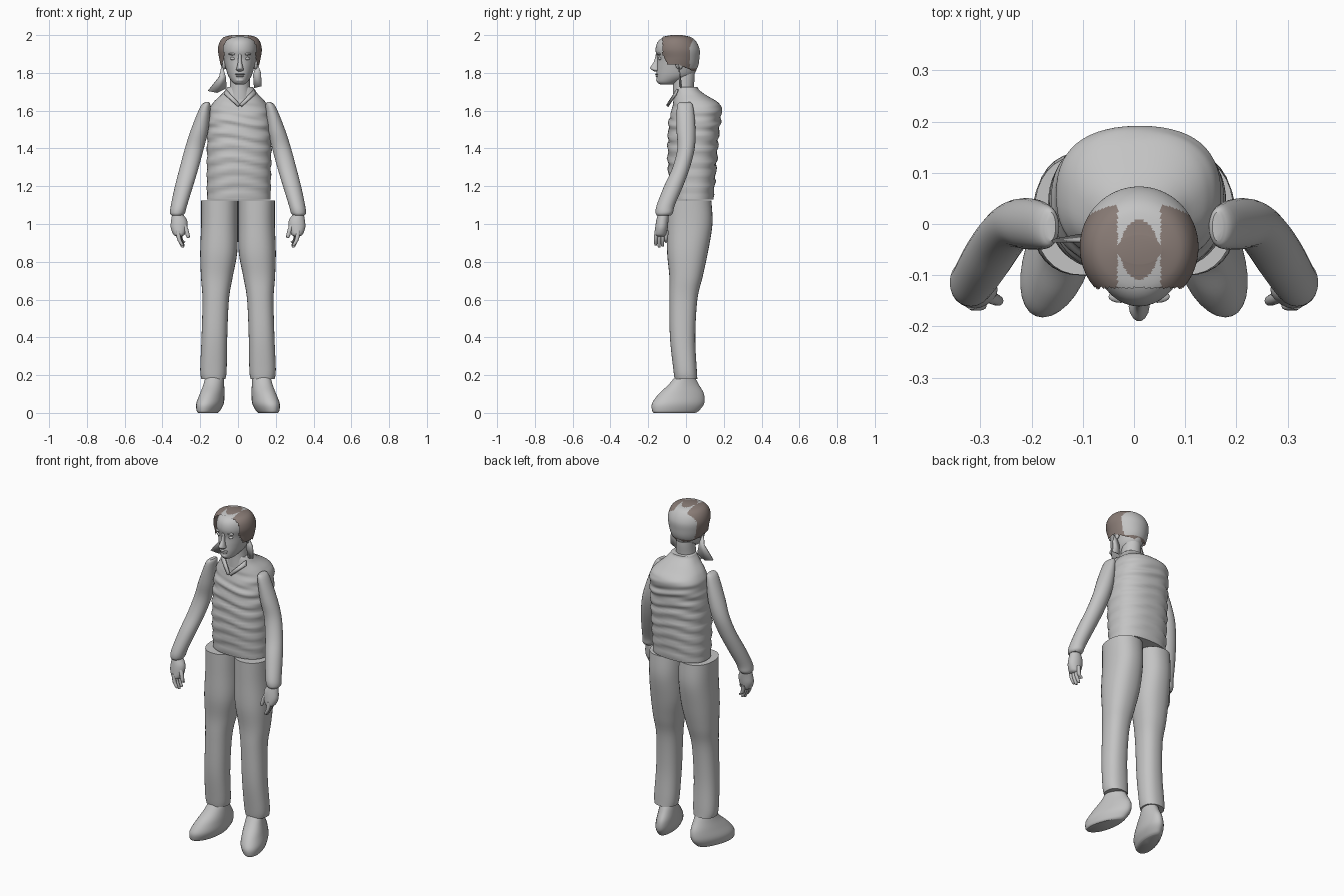
import bpy, bmesh
from math import sin, cos, pi, radians, copysign

cube = bpy.data.objects.get("Cube")
if cube:
    bpy.data.objects.remove(cube, do_unlink=True)


def material(name, color):
    mat = bpy.data.materials.new(name)
    mat.use_nodes = True
    mat.diffuse_color = color
    mat.node_tree.nodes["Principled BSDF"].inputs["Base Color"].default_value = color
    return mat


GREY = material("light grey", (.55, .55, .55, 1))
BROWN = material("hair brown", (.25, .2, .18, 1))


def finish(name, bm, mats=(GREY,), angle=45):
    bmesh.ops.recalc_face_normals(bm, faces=bm.faces[:])
    mesh = bpy.data.meshes.new(name)
    bm.to_mesh(mesh)
    bm.free()
    for mat in mats:
        mesh.materials.append(mat)
    obj = bpy.data.objects.new(name, mesh)
    bpy.context.collection.objects.link(obj)
    bpy.ops.object.select_all(action="DESELECT")
    obj.select_set(True)
    bpy.context.view_layer.objects.active = obj
    bpy.ops.object.shade_smooth_by_angle(angle=radians(angle))
    return obj


def spline(rings, steps):
    """Smoothly interpolate a list of rings."""
    out = []
    last = len(rings) - 1
    for i in range(last):
        a, b, c, d = (rings[min(max(i + k, 0), last)] for k in (-1, 0, 1, 2))
        for s in range(steps):
            t = s / steps
            out.append([q + t * ((r - p) + t * ((2 * p - 5 * q + 4 * r - s_)
                        + t * (3 * q - p - 3 * r + s_))) / 2
                        for p, q, r, s_ in zip(a, b, c, d)])
    return out + [list(rings[-1])]


def loft(rings, sides=32, steps=5, power=2, warp=None):
    """Skin horizontal rings given as (z, centre x, centre y, radius x, radius y)."""
    bm = bmesh.new()
    loops = []
    for z, cx, cy, rx, ry in spline(rings, steps):
        loop = []
        for i in range(sides):
            a = 2 * pi * i / sides
            u, v = (copysign(abs(f) ** (2 / power), f) for f in (cos(a), sin(a)))
            co = (cx + rx * u, cy + ry * v, z)
            loop.append(bm.verts.new(warp(co, u, v) if warp else co))
        loops.append(loop)
    for low, high in zip(loops, loops[1:]):
        for i in range(sides):
            j = (i + 1) % sides
            bm.faces.new((low[i], low[j], high[j], high[i]))
    bm.faces.new(loops[0])
    bm.faces.new(loops[-1])
    return bm


def pair(name, rings, **options):
    """Build a part on the left and its mirror on the right."""
    for label, side in (("left_", 1), ("right_", -1)):
        bm = loft(rings, **options)
        for vert in bm.verts:
            vert.co.x *= side
        finish(label + name, bm)


def ellipsoid(name, centre, radii):
    bm = bmesh.new()
    bmesh.ops.create_uvsphere(bm, u_segments=16, v_segments=10, radius=1)
    bmesh.ops.scale(bm, vec=radii, verts=bm.verts)
    bmesh.ops.translate(bm, vec=centre, verts=bm.verts)
    finish(name, bm)


# Trousers
pair("trouser_leg", [
    (.18, .13, 0, .064, .06), (.23, .13, -.005, .07, .062), (.4, .125, -.018, .068, .067),
    (.6, .118, -.014, .07, .074), (.72, .112, 0, .084, .088), (.85, .102, .008, .098, .108),
    (1, .098, .02, .097, .12), (1.125, .098, .017, .097, .117)], power=2.3)


# Shoes, turned outwards towards the toe
def toe_out(co, u, v):
    narrow = 1 - .15 * v
    return (.14 + (co[0] - .14) * narrow - .22 * (co[1] + .03), co[1], co[2])


pair("shoe", [
    (0, .15, -.06, .045, .11), (.012, .148, -.055, .055, .124), (.05, .142, -.042, .066, .138),
    (.1, .135, -.025, .06, .12), (.15, .13, -.012, .052, .08), (.2, .128, -.005, .046, .046)],
    warp=toe_out)


# Padded vest with uneven horizontal folds
def folds(co, u, v):
    x, y, z = co
    fade = min(1, max(0, (1.66 - z) * 8)) * min(1, (z - 1.13) * 20)
    wave = sin(z * 95 + 1.5 * sin(u * 3 + z * 4)) + .4 * sin(z * 160 + u * 5)
    bump = .0045 * fade * wave
    return (x + bump * u * .6, y + bump * v, z)


finish("vest", loft([
    (1.13, .004, .033, .168, .112), (1.3, .005, .033, .17, .128), (1.45, .007, .038, .17, .133),
    (1.55, .008, .047, .165, .136), (1.61, .008, .058, .157, .132), (1.645, .008, .05, .138, .118),
    (1.685, .01, .02, .098, .082), (1.71, .012, .006, .078, .064), (1.724, .012, .004, .068, .058)],
    sides=56, steps=10, power=2.4, warp=folds), angle=60)

# Open collar: two lapels meeting in a V
for label, side in (("left", 1), ("right", -1)):
    bm = bmesh.new()
    outline = ((0, -.102, 1.635), (.012, -.104, 1.625), (.085, -.06, 1.69), (.075, -.05, 1.715))
    bm.faces.new([bm.verts.new((.01 + side * x, y, z)) for x, y, z in outline])
    lapel = finish(label + "_lapel", bm)
    lapel.modifiers.new("thickness", "SOLIDIFY").thickness = .012

# Sleeves and hands
pair("sleeve", [
    (1.645, .163, -.005, .01, .028), (1.62, .173, -.005, .027, .043), (1.5, .203, 0, .046, .05),
    (1.4, .231, 0, .05, .046), (1.3, .258, -.025, .05, .046), (1.2, .286, -.066, .048, .05),
    (1.1, .312, -.107, .043, .048), (1.06, .32, -.115, .04, .046), (1.045, .322, -.118, .03, .036)],
    sides=24)
pair("palm", [
    (1.06, .322, -.118, .025, .028), (1.02, .312, -.125, .042, .032), (.98, .312, -.13, .044, .033),
    (.945, .312, -.135, .03, .03), (.935, .312, -.135, .015, .02)], sides=20)
for i, tip in enumerate((.885, .875, .88, .9)):
    y = -.16 + i * .018
    x = .318 - i * .003
    pair("finger_%d" % (i + 1), [
        (tip, x - .022, y, .003, .003), (tip + .006, x - .021, y, .009, .008),
        (.92, x - .006, y, .011, .01), (.965, x, y + .004, .012, .011)], sides=10, steps=3)
pair("thumb", [
    (.925, .264, -.15, .004, .004), (.935, .265, -.15, .01, .01),
    (.975, .276, -.145, .012, .012), (1.01, .295, -.135, .014, .014)], sides=10, steps=3)

# Neck
finish("neck", loft([
    (1.66, .01, -.015, .062, .055), (1.72, .01, -.014, .054, .055),
    (1.78, .01, -.012, .052, .058), (1.83, .01, -.01, .05, .055)]))

# Head
head_rings = [
    (1.738, .01, -.1, .022, .035), (1.752, .01, -.093, .04, .06), (1.785, .01, -.06, .062, .096),
    (1.83, .01, -.047, .076, .107), (1.875, .01, -.042, .086, .11), (1.92, .01, -.046, .092, .115),
    (1.96, .01, -.05, .083, .102), (1.985, .01, -.05, .061, .074), (1.996, .01, -.05, .02, .025)]
finish("head", loft(head_rings, sides=40, steps=6))
finish("nose", loft([
    (1.808, .01, -.155, .008, .012), (1.816, .01, -.16, .02, .022), (1.828, .01, -.164, .017, .026),
    (1.86, .01, -.156, .01, .014), (1.9, .01, -.15, .008, .01)], sides=14))
ellipsoid("upper_lip", (.01, -.15, 1.793), (.026, .014, .005))
ellipsoid("lower_lip", (.01, -.148, 1.783), (.022, .014, .006))
ellipsoid("chin", (.01, -.137, 1.762), (.026, .021, .016))
for label, side in (("left", 1), ("right", -1)):
    ellipsoid(label + "_eye", (.01 + side * .036, -.137, 1.876), (.017, .01, .008))
    ellipsoid(label + "_brow", (.01 + side * .036, -.142, 1.9), (.024, .012, .007))
    ellipsoid(label + "_ear", (.01 + side * .084, -.035, 1.85), (.012, .022, .032))

# Hair cap: trimmed around the face, with a bare stripe and bare back
cap = loft([(z + .004, x, y, rx + .024, ry + .003) for z, x, y, rx, ry in head_rings[2:]],
           sides=96, steps=14)
trimmed = []
for face in cap.faces:
    x, y, z = face.calc_center_median()
    dx = abs(x - .01)
    hem = 1.845 - .45 * max(0, y + .04)
    front = -.125 + max(0, 1.9 - z) * .5
    if z < hem or y < front or len(face.verts) > 4 and z < 1.9:
        trimmed.append(face)
        continue
    crown = (dx / .037) ** 2 + ((y + .05) / .058) ** 2 < 1 and z > 1.95
    sides = dx > .042 and y < .02 + max(0, z - 1.94) * .5
    nape = z < 1.825
    face.material_index = 1 if crown or sides or nape else 0
bmesh.ops.delete(cap, geom=trimmed, context="FACES")
finish("hair_cap", cap, (GREY, BROWN))

# Loose hair locks beside the neck
locks = {
    "right_lock": ((-.085, -.04, 1.85), (-.1, -.03, 1.78), (-.16, -.03, 1.705),
                   (-.11, -.02, 1.695), (-.06, -.02, 1.72), (-.065, -.03, 1.78)),
    "left_lock": ((.1, -.04, 1.86), (.122, -.03, 1.8), (.125, -.03, 1.73),
                  (.085, -.02, 1.72), (.08, -.03, 1.79))}
for name, outline in locks.items():
    bm = bmesh.new()
    bm.faces.new([bm.verts.new(point) for point in outline])
    finish(name, bm).modifiers.new("thickness", "SOLIDIFY").thickness = .006
